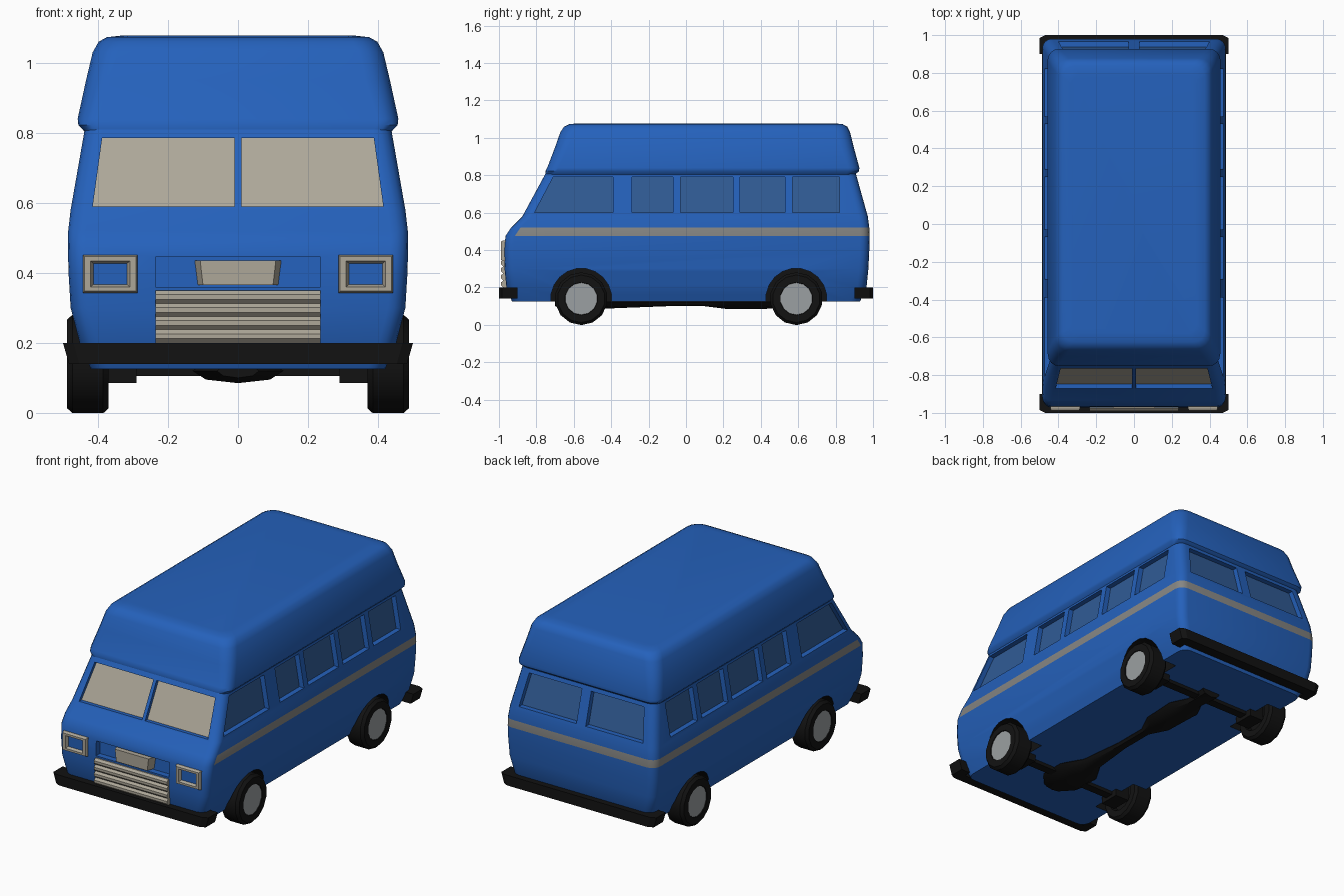
import bpy, bmesh, math

if "Cube" in bpy.data.objects:
    bpy.data.objects.remove(bpy.data.objects["Cube"])


def material(name, rgb):
    m = bpy.data.materials.new(name)
    m.diffuse_color = (*rgb, 1)
    m.use_nodes = True
    m.node_tree.nodes["Principled BSDF"].inputs["Base Color"].default_value = m.diffuse_color
    return m


BLUE = material("blue paint", (0.018, 0.12, 0.50))
GLASS = material("blue glass", (0.03, 0.105, 0.30))
BEIGE = material("beige", (0.42, 0.385, 0.315))
GREY = material("stripe grey", (0.24, 0.24, 0.23))
HUB = material("hub grey", (0.33, 0.35, 0.36))
BLACK = material("black", (0.006, 0.006, 0.006))


def loft(name, rings, mat, cap=None):
    """Skin a list of equal-length rings; cap colours the first end face."""
    bm = bmesh.new()
    rows = [[bm.verts.new(p) for p in r] for r in rings]
    n = len(rows[0])
    for a, b in zip(rows, rows[1:]):
        for i in range(n):
            j = (i + 1) % n
            bm.faces.new((a[i], a[j], b[j], b[i]))
    first = bm.faces.new(rows[0][::-1])
    bm.faces.new(rows[-1])
    if cap:
        first.material_index = 1
    bmesh.ops.recalc_face_normals(bm, faces=bm.faces)
    me = bpy.data.meshes.new(name)
    bm.to_mesh(me)
    bm.free()
    me.materials.append(mat)
    if cap:
        me.materials.append(cap)
    ob = bpy.data.objects.new(name, me)
    bpy.context.collection.objects.link(ob)
    return ob


def activate(obs):
    bpy.ops.object.select_all(action='DESELECT')
    for o in obs:
        o.select_set(True)
    bpy.context.view_layer.objects.active = obs[0]


def smooth(ob, deg=35):
    activate([ob])
    bpy.ops.object.shade_smooth_by_angle(angle=math.radians(deg))


def rounded(z, hw, yf, yb, r, seg=4):
    """Rounded rectangle at height z."""
    pts = []
    for cx, cy, a0 in ((hw - r, yb - r, 0), (r - hw, yb - r, 90),
                       (r - hw, yf + r, 180), (hw - r, yf + r, 270)):
        for k in range(seg + 1):
            a = math.radians(a0 + 90 * k / seg)
            pts.append((cx + r * math.cos(a), cy + r * math.sin(a), z))
    return pts


def circle(x, y, z, r, n):
    return [(x, y + r * math.cos(2 * math.pi * (k + .5) / n),
             z + r * math.sin(2 * math.pi * (k + .5) / n)) for k in range(n)]


def box(name, x0, x1, y0, y1, z0, z1, mat):
    return loft(name, [[(x0, y0, z), (x1, y0, z), (x1, y1, z), (x0, y1, z)]
                       for z in (z0, z1)], mat)


# Lower body: z, half width, front y, back y, corner radius
BODY = [(.125, .42, -.93, .93, .05), (.20, .452, -.96, .965, .05),
        (.30, .478, -.97, .975, .05), (.40, .484, -.972, .98, .05),
        (.475, .486, -.965, .982, .05), (.52, .485, -.935, .98, .05),
        (.58, .478, -.875, .972, .05), (.82, .436, -.745, .905, .05)]


def surf(z, col):
    for a, b in zip(BODY, BODY[1:]):
        if a[0] <= z <= b[0]:
            t = (z - a[0]) / (b[0] - a[0])
            return a[col] + t * (b[col] - a[col])


body = loft("van_body", [rounded(*r) for r in BODY], BLUE)
body.data.materials.append(GREY)
for f in body.data.polygons:  # stripe round the sides and back
    if .475 < f.center.z < .52 and f.center.y > -.85:
        f.material_index = 1

# Window, wheel arch and nose recesses
cutters = []


def side_cut(pts):
    for s in (-1, 1):
        cutters.append(loft("cutter", [
            [(s * (surf(z, 1) - .03), y, z) for y, z in pts],
            [(s * .6, y, z) for y, z in pts]], BLUE, GLASS))


def end_cut(pts, col, depth, out, cap):
    cutters.append(loft("cutter", [
        [(x, surf(z, col) + depth, z) for x, z in pts],
        [(x, out, z) for x, z in pts]], BLUE, cap))


side_cut([(-.81, .60), (-.39, .60), (-.39, .79), (-.71, .79)])
for y0, y1 in ((-.29, -.07), (-.03, .25), (.29, .53), (.57, .82)):
    side_cut([(y0, .60), (y1, .60), (y1, .79), (y0, .79)])
for s in (-1, 1):
    end_cut([(s * .01, .59), (s * .415, .59), (s * .388, .785), (s * .01, .785)],
            2, .022, -1.2, BEIGE)
    end_cut([(s * .03, .60), (s * .40, .60), (s * .37, .785), (s * .03, .785)],
            3, -.03, 1.2, GLASS)
    for y in (-.56, .59):
        cutters.append(loft("cutter", [circle(s * .33, y, .14, .163, 20),
                                       circle(s * .6, y, .14, .163, 20)], BLACK))
end_cut([(-.235, .36), (.235, .36), (.235, .445), (-.235, .445)], 2, .035, -1.2, BLUE)

activate(cutters)
bpy.ops.object.join()
cutter = cutters[0]
cutter.hide_render = True
activate([body])
mod = body.modifiers.new("openings", 'BOOLEAN')
mod.operation = 'DIFFERENCE'
mod.solver = 'EXACT'
mod.material_mode = 'TRANSFER'
mod.object = cutter
bpy.ops.object.modifier_apply(modifier=mod.name)
bpy.data.objects.remove(cutter)
smooth(body, 30)

# Raised roof with a small overhanging lip
smooth(loft("high_roof", [rounded(*r) for r in (
    (.80, .435, -.75, .90, .05), (.822, .456, -.752, .925, .06),
    (.84, .458, -.742, .927, .06), (.95, .434, -.70, .897, .07),
    (1.03, .415, -.672, .877, .07), (1.06, .398, -.652, .862, .07),
    (1.073, .375, -.625, .838, .06), (1.078, .33, -.58, .79, .05))], BLUE), 40)

# Wheels
for y, end in ((-.56, "front"), (.59, "back")):
    for s, side in ((-1, "left"), (1, "right")):
        smooth(loft(f"{end}_{side}_tyre", [
            circle(s * x, y, .14, r, 14) for x, r in (
                (.40, .08), (.37, .09), (.37, .127), (.385, .141), (.472, .141),
                (.488, .127), (.488, .088), (.478, .084))], BLACK), 40)
        loft(f"{end}_{side}_hub", [circle(s * x, y, .14, .086, 14)
                                   for x in (.472, .484)], HUB)
        box(f"{end}_{side}_suspension", *sorted((s * .29, s * .38)),
            y - .06, y + .06, .085, .17, BLACK)
    box(f"{end}_axle", -.38, .38, y - .025, y + .025, .105, .15, BLACK)

# Drive train under the floor: y, half width, half height
smooth(loft("drive_train", [
    [(w * math.cos(k * math.pi / 4), y, .12 + h * math.sin(k * math.pi / 4))
     for k in range(8)] for y, w, h in (
        (-.70, .06, .02), (-.62, .13, .035), (-.48, .13, .035), (-.36, .06, .03),
        (-.10, .03, .02), (.10, .03, .02), (.22, .09, .035), (.42, .10, .035),
        (.52, .05, .025), (.66, .06, .03))], BLACK))

# Bumpers wrapping round the corners
for s, end in ((-1, "front"), (1, "back")):
    u = ((-.5, .90), (-.5, .985), (-.47, 1), (.47, 1), (.5, .985), (.5, .90),
         (.44, .90), (.44, .94), (-.44, .94), (-.44, .90))
    loft(f"{end}_bumper", [[(x * k, s * y, z) for x, y in u]
                           for z, k in ((.14, .965), (.165, .98), (.2, 1))], BLACK)

# Grille with horizontal slats, and the centre block above it
prof = [(-.93, .20)]
for k in range(4):
    z = .20 + k * .0375
    prof += [(-.978, z), (-.99, z + .012), (-.99, z + .026), (-.978, z + .0375)]
prof.append((-.93, .35))
loft("grille", [[(x, y, z) for y, z in prof] for x in (-.235, .235)], BEIGE)
loft("grille_centre", [[(-w, y, .365), (w, y, .365), (w + .008, y, .435), (-w - .008, y, .435)]
                       for y, w in ((-.92, .12), (-.978, .10))], BEIGE)

# Headlights: beige frame, sunken blue middle
for s, side in ((-1, "left"), (1, "right")):
    def rect(y, w, h):
        return [(s * .365 + a * w, y, .397 + b * h)
                for a, b in ((-1, -1), (1, -1), (1, 1), (-1, 1))]
    loft(f"{side}_headlight", [rect(-.972, .048, .030), rect(-.988, .056, .037),
                               rect(-.988, .073, .049), rect(-.978, .078, .054),
                               rect(-.93, .078, .054)], BEIGE, BLUE)
